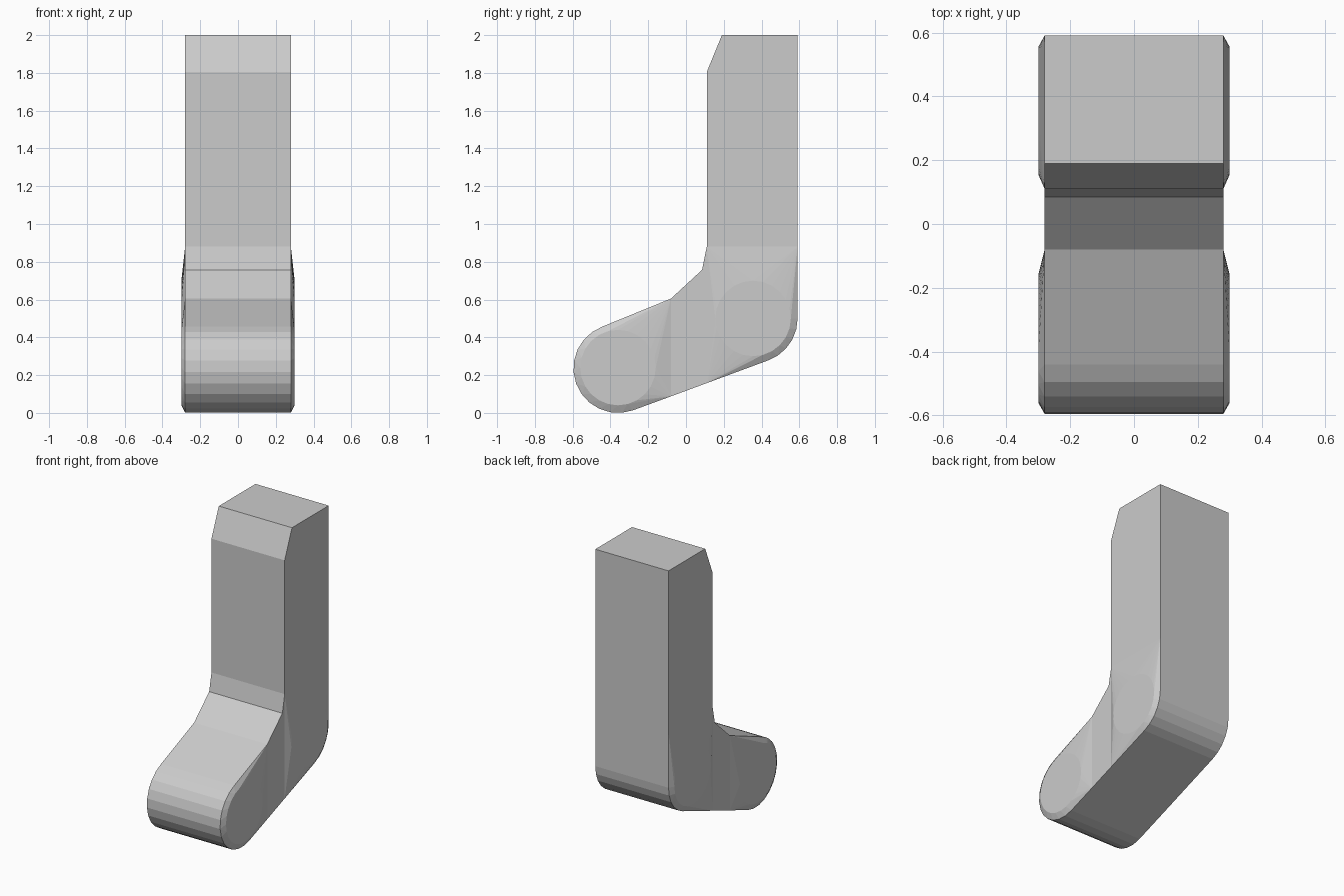
import bpy, bmesh
from math import sin, cos, radians

if "Cube" in bpy.data.objects:
    bpy.data.objects.remove(bpy.data.objects["Cube"])

W, BULGE = 0.28, 0.30          # half widths: flat sides / raised pads
CUT_F, CUT_L, CUT_Z = -0.08, 0.11, 0.88   # joints between sections
bm = bmesh.new()


def arc(cy, cz, r, a0, a1, n):
    return [(cy + r * cos(radians(a0 + (a1 - a0) * i / n)),
             cz + r * sin(radians(a0 + (a1 - a0) * i / n))) for i in range(n + 1)]


def underside(y):
    return 0.117 + 0.37 * y


def prism(loop):
    a = [bm.verts.new((-W, y, z)) for y, z in loop]
    b = [bm.verts.new((W, y, z)) for y, z in loop]
    bm.faces.new(a)
    bm.faces.new(b[::-1])
    for i in range(len(loop)):
        j = (i + 1) % len(loop)
        bm.faces.new((a[i], b[i], b[j], a[j]))


def padded(loop, cy, cz, r):
    # convex section whose sides rise to a round pad
    vs = [bm.verts.new((s * W, y, z)) for s in (-1, 1) for y, z in loop]
    vs += [bm.verts.new((s * BULGE, y, z)) for s in (-1, 1)
           for y, z in arc(cy, cz, r, 0, 345, 23)]
    res = bmesh.ops.convex_hull(bm, input=vs)
    junk = {g for k in ("geom_interior", "geom_unused") for g in res[k]
            if isinstance(g, bmesh.types.BMVert)}
    bmesh.ops.delete(bm, geom=list(junk), context='VERTS')


# rounded toe
padded([(CUT_F, 0.605)] + arc(-0.36, 0.236, 0.236, 110, 290, 12)
       + [(CUT_F, underside(CUT_F))], -0.36, 0.24, 0.20)
# rounded heel
padded([(CUT_L, CUT_Z), (CUT_L, underside(CUT_L))]
       + arc(0.355, 0.5, 0.236, -70, 0, 5) + [(0.591, CUT_Z)], 0.355, 0.5, 0.20)
# instep between toe and heel
prism([(CUT_F, underside(CUT_F)), (CUT_L, underside(CUT_L)), (CUT_L, CUT_Z),
       (0.085, 0.757), (CUT_F, 0.605)])
# upright shaft with sloped front top
prism([(CUT_L, CUT_Z), (0.591, CUT_Z), (0.591, 2.0), (0.19, 2.0), (CUT_L, 1.805)])

# remove hidden joint faces and weld the sections
e = 1e-4
hidden = [f for f in bm.faces if
          all(abs(v.co.y - CUT_F) < e for v in f.verts)
          or all(abs(v.co.z - CUT_Z) < e for v in f.verts)
          or all(abs(v.co.y - CUT_L) < e and v.co.z < CUT_Z + e for v in f.verts)]
bmesh.ops.delete(bm, geom=hidden, context='FACES')
bmesh.ops.remove_doubles(bm, verts=bm.verts[:], dist=e)
bmesh.ops.dissolve_limit(bm, angle_limit=radians(0.3), verts=bm.verts[:], edges=bm.edges[:])
bmesh.ops.recalc_face_normals(bm, faces=bm.faces[:])

mesh = bpy.data.meshes.new("bent_lever")
bm.to_mesh(mesh)
bm.free()
obj = bpy.data.objects.new("bent_lever", mesh)
bpy.context.collection.objects.link(obj)
